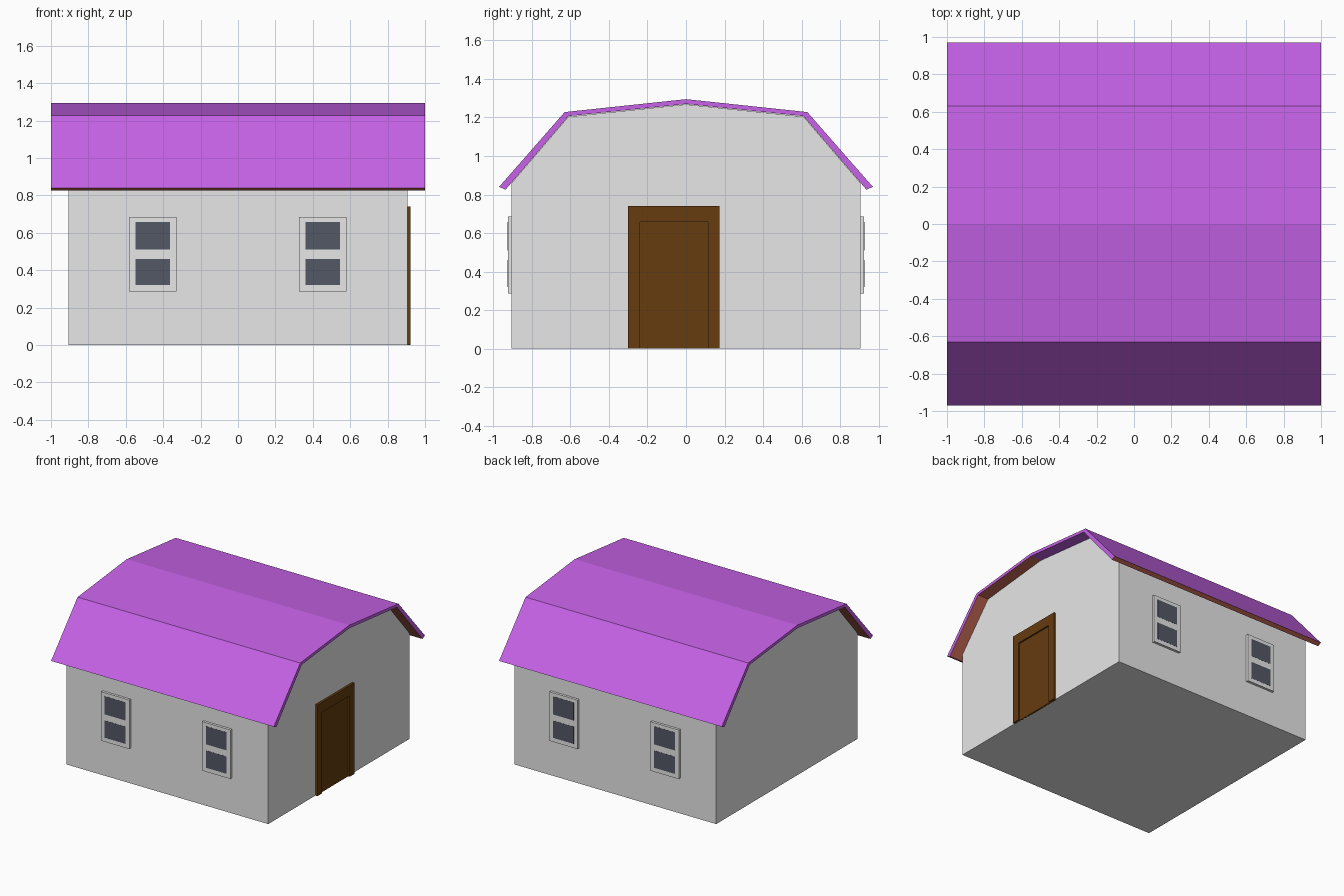
import bpy
import bmesh

cube = bpy.data.objects.get("Cube")
if cube:
    bpy.data.objects.remove(cube, do_unlink=True)


def material(name, rgb):
    m = bpy.data.materials.new(name)
    m.use_nodes = True
    m.diffuse_color = (*rgb, 1)
    m.node_tree.nodes["Principled BSDF"].inputs["Base Color"].default_value = (*rgb, 1)
    return m


wall_grey = material("wall grey", (0.8, 0.8, 0.8))
roof_purple = material("roof purple", (0.6, 0.13, 0.855))
eave_brown = material("eave brown", (0.56, 0.14, 0.09))
door_brown = material("door brown", (0.133, 0.045, 0.005))
glass_grey = material("glass grey", (0.088, 0.098, 0.133))


def finish(name, bm, mats):
    bmesh.ops.recalc_face_normals(bm, faces=bm.faces)
    mesh = bpy.data.meshes.new(name)
    bm.to_mesh(mesh)
    bm.free()
    for m in mats:
        mesh.materials.append(m)
    ob = bpy.data.objects.new(name, mesh)
    bpy.context.collection.objects.link(ob)
    return ob


def prism(name, profile, x0, x1, mats):
    """Extrude a (y, z) outline along x."""
    bm = bmesh.new()
    face = bm.faces.new([bm.verts.new((x0, y, z)) for y, z in profile])
    new = bmesh.ops.extrude_face_region(bm, geom=[face])["geom"]
    bmesh.ops.translate(bm, vec=(x1 - x0, 0, 0),
                        verts=[v for v in new if isinstance(v, bmesh.types.BMVert)])
    return finish(name, bm, mats)


def box(name, lo, hi, mat):
    bm = bmesh.new()
    bmesh.ops.create_cube(bm, size=1)
    for v in bm.verts:
        v.co = [lo[i] if v.co[i] < 0 else hi[i] for i in range(3)]
    return finish(name, bm, [mat])


def symmetric(half):
    """Complete a half outline that ends on the ridge."""
    return half + [(-y, z) for y, z in half[-2::-1]]


# House body with gambrel gables
W = 0.905
prism("house_body", symmetric([(-W, 0), (-W, 0.86), (-0.61, 1.204), (0, 1.268)]),
      -W, W, [wall_grey])

# Roof shell: purple outside, brown undersides and eave edges
outer = symmetric([(-0.97, 0.84), (-0.63, 1.228), (0, 1.295)])
inner = symmetric([(-0.937, 0.825), (-0.61, 1.207), (0, 1.27)])
roof = prism("roof", outer + inner[::-1], -1, 1, [roof_purple, eave_brown])
for p in roof.data.polygons:
    back_upper = 0 < p.center.y < 0.6
    p.material_index = int(p.normal.z < -0.1 and not back_upper)

# Two sash windows on the front and on the back
for side, label in ((-1, "front"), (1, "back")):
    for cx, hand in ((-0.456, "right"), (0.453, "left")):
        def slab(name, half_w, z0, z1, depth, mat):
            ys = sorted((side * (W - 0.01), side * depth))
            box(f"{label}_{hand}_{name}", (cx - half_w, ys[0], z0),
                (cx + half_w, ys[1], z1), mat)
        slab("window_frame", 0.127, 0.287, 0.685, 0.925, wall_grey)
        slab("lower_pane", 0.093, 0.32, 0.46, 0.926, glass_grey)
        slab("upper_pane", 0.093, 0.51, 0.657, 0.926, glass_grey)

# Door with a raised frame on the left gable
y0, y1, p0, p1, top, panel_top = -0.30, 0.173, -0.238, 0.113, 0.74, 0.657
prism("door_frame", [(y0, 0), (y0, top), (y1, top), (y1, 0),
                     (p1, 0), (p1, panel_top), (p0, panel_top), (p0, 0)],
      W - 0.01, 0.923, [door_brown])
box("door_panel", (W - 0.01, p0, 0), (0.91, p1, panel_top), door_brown)
